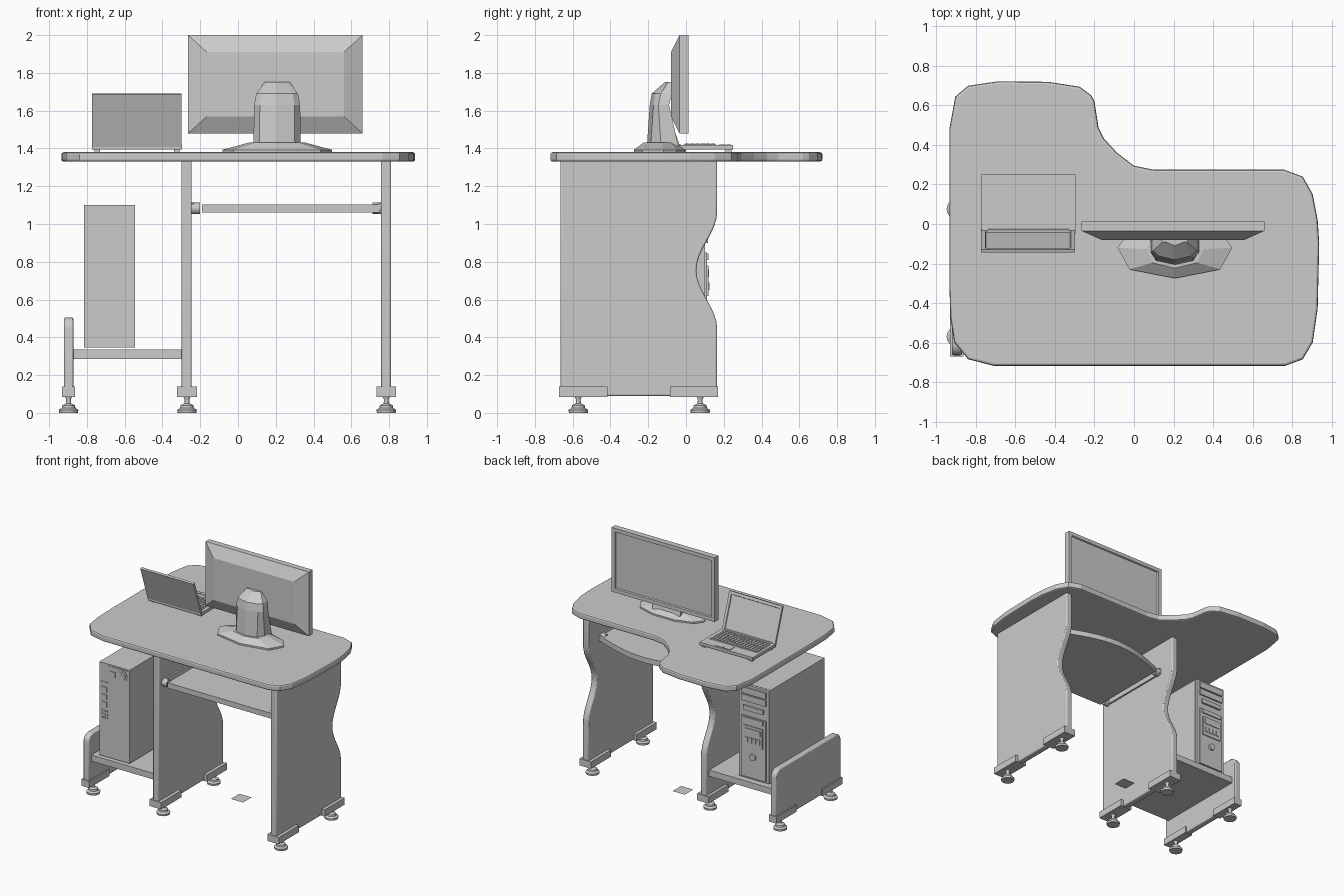
import bpy, bmesh, math
from math import sin, cos, pi

if "Cube" in bpy.data.objects:
    bpy.data.objects.remove(bpy.data.objects["Cube"])


def finish(name, bm, bevel=0, smooth=False):
    bmesh.ops.recalc_face_normals(bm, faces=bm.faces)
    me = bpy.data.meshes.new(name)
    bm.to_mesh(me)
    bm.free()
    ob = bpy.data.objects.new(name, me)
    bpy.context.collection.objects.link(ob)
    if bevel:
        m = ob.modifiers.new("bevel", 'BEVEL')
        m.width, m.segments, m.limit_method = bevel, 2, 'ANGLE'
        m.angle_limit = math.radians(50)
    if smooth:
        bpy.ops.object.select_all(action='DESELECT')
        ob.select_set(True)
        bpy.context.view_layer.objects.active = ob
        bpy.ops.object.shade_smooth_by_angle(angle=math.radians(30))
    return ob


def add_rings(bm, rings):
    vs = [[bm.verts.new(p) for p in r] for r in rings]
    n = len(rings[0])
    for a, b in zip(vs, vs[1:]):
        for i in range(n):
            bm.faces.new((a[i], a[(i + 1) % n], b[(i + 1) % n], b[i]))
    bm.faces.new(vs[0])
    bm.faces.new(vs[-1])


def loft(name, rings, bevel=0, smooth=False):
    bm = bmesh.new()
    add_rings(bm, rings)
    return finish(name, bm, bevel, smooth)


def prism(name, pts, axis, a, b, bevel=0, smooth=False):
    put = {'x': lambda p, t: (t, p[0], p[1]), 'y': lambda p, t: (p[0], t, p[1]),
           'z': lambda p, t: (p[0], p[1], t)}[axis]
    return loft(name, [[put(p, t) for p in pts] for t in (a, b)], bevel, smooth)


def rect(x0, x1, y0, y1):
    return [(x0, y0), (x1, y0), (x1, y1), (x0, y1)]


def circle(cx, cy, r, n=16):
    return [(cx + r * cos(2 * pi * i / n), cy + r * sin(2 * pi * i / n)) for i in range(n)]


def box(name, x0, x1, y0, y1, z0, z1, bevel=0):
    return prism(name, rect(x0, x1, y0, y1), 'z', z0, z1, bevel)


def boxes(name, items):
    bm = bmesh.new()
    for x0, x1, y0, y1, z0, z1 in items:
        add_rings(bm, [[(x, y, z) for x, y in rect(x0, x1, y0, y1)] for z in (z0, z1)])
    return finish(name, bm)


# Desk top
outline = [(-.935, .48), (-.935, -.3), (-.93, -.47), (-.91, -.6), (-.84, -.685), (-.71, -.718),
           (.765, -.718), (.855, -.685), (.905, -.6), (.93, -.43), (.938, -.1), (.93, .02),
           (.905, .15), (.855, .24), (.76, .275), (.10, .275), (0, .295), (-.085, .36),
           (-.15, .43), (-.18, .49), (-.2, .62), (-.215, .65), (-.275, .695), (-.435, .72),
           (-.69, .722), (-.84, .70), (-.905, .645)]
prism("desk_top", outline, 'z', 1.33, 1.38, .012)

# Wavy side panels and low outer panel
wave = [(.165 - .055 * (1 + cos(pi * (z - .755) / .31)), z)
        for z in (.445 + .62 * i / 16 for i in range(17))]
side = [(-.665, .09), (.165, .09)] + wave + [(.165, 1.335), (-.665, 1.335)]
for name, x in (("middle", -.298), ("right", .758)):
    prism(name + "_panel", side, 'x', x, x + .053, .008, True)
low = [(-.665, .09), (.165, .09)]
low += [(.105 + .06 * cos(a), .445 + .06 * sin(a)) for a in (i * pi / 12 for i in range(7))]
low += [(-.605 - .06 * sin(a), .445 + .06 * cos(a)) for a in (i * pi / 12 for i in range(7))]
prism("low_panel", low, 'x', -.922, -.872, .008, True)

# End caps and levelling feet
foot = [(.05, 0), (.052, .016), (.036, .026), (.034, .04), (.014, .05), (.012, .07), (.02, .088)]
for name, x, w in (("left", -.897, .034), ("middle", -.27, .052), ("right", .785, .052)):
    for end, y, y0, y1 in (("back", -.57, -.672, -.415), ("front", .075, -.085, .17)):
        box(f"{name}_{end}_cap", x - w, x + w, y0, y1, .085, .14)
        loft(f"{name}_{end}_foot", [[(px, py, z) for px, py in circle(x, y, r)]
                                    for r, z in foot], 0, True)

# Tower shelf, floor plate
box("tower_shelf", -.875, -.295, -.63, .13, .285, .335)
bm = bmesh.new()
bm.faces.new([bm.verts.new((x, y, .01)) for x, y in rect(.003, .113, -.097, .013)])
finish("floor_plate", bm)

# Keyboard tray with bowed front edge, rails and rollers
bow = [(.745 - .935 * i / 14, .03 + .12 * sin(pi * i / 14)) for i in range(15)]
prism("keyboard_tray", [(-.19, -.63), (.745, -.63)] + bow, 'z', 1.06, 1.103)
for name, x, d in (("left", -.245, 1), ("right", .758, -1)):
    xs = sorted((x, x + d * .014))
    box(name + "_tray_rail", *xs, -.62, .03, 1.06, 1.108)
    xs = sorted((x, x + d * .045))
    for end, y in (("back", -.6), ("front", .0)):
        prism(f"{name}_{end}_roller", circle(y, 1.083, .03), 'x', *xs)

# Computer tower with drive bays, control panel and button
box("tower_case", -.815, -.545, -.61, .08, .345, 1.1)
boxes("tower_front", [(-.813, -.547, .08, .1, .347, 1.098), (-.79, -.57, .1, .11, .36, .85)])
boxes("drive_bays", [(-.79, -.57, .1, .111, z, z + .05) for z in (1.03, .97)]
      + [(-.77, -.59, .1, .116, .9, .935), (-.77, -.59, .11, .118, .81, .845)])
boxes("front_ports_panel", [(-.765, -.595, .11, .118, .62, .78), (-.75, -.61, .118, .123, .72, .76)]
      + [(-.745 + .035 * i, -.72 + .035 * i, .118, .124, .65, .69) for i in range(4)])
prism("power_button", circle(-.68, .535, .026), 'y', .11, .127)
boxes("power_supply_rear", [(-.732, -.553, -.614, -.61, .985, 1.09),
                            (-.715, -.67, -.619, -.614, 1.005, 1.05)])
for i, r in enumerate((.045, .03, .014)):
    prism(f"fan_grille_{i}", circle(-.607, 1.038, r, 20), 'y', -.617 - .002 * i, -.612)
box("rear_port_plate", -.805, -.727, -.614, -.61, .64, .95)
for i in range(3):
    for j in range(3):
        prism(f"audio_jack_{i}{j}", circle(-.787 + .021 * i, .66 + .027 * j, .009, 10),
              'y', -.619, -.613)
boxes("rear_sockets", [(-.79, -.745, -.619, -.613, z, z + .04) for z in (.75, .81, .87)])


# Monitor: tapered back, bezel and recessed screen
def frame(i, j, y):
    return [(x, y, z) for x, z in rect(-.265 + i, .66 - i, 1.48 + j, 2 - j)]


loft("monitor", [frame(.1, .09, -.08), frame(0, 0, -.035), frame(0, 0, .012),
                 frame(.03, .03, .012), frame(.035, .035, .002)])

# Monitor stand: faceted base and leaning neck
base = [(-.29, .02), (-.23, -.09), (0, -.135), (.23, -.09), (.29, .02), (.24, .09), (.1, .135),
        (-.1, .135), (-.24, .09)]
loft("monitor_base", [[(.207 + x * s, -.14 + y * t, z) for x, y in base]
                      for s, t, z in ((1, 1, 1.38), (1, 1, 1.393), (.5, .62, 1.432))])


def neck_ring(w, yb, yf, z):
    ym = yb + (yf - yb) * .45
    right = [(w, yf), (w, ym), (.75 * w, yb + .02)]
    pts = right + [(0, yb)] + [(-x, y) for x, y in reversed(right)]
    return [(.207 + x, y, z) for x, y in pts]


loft("monitor_neck", [neck_ring(.125, -.207, -.04, 1.41), neck_ring(.122, -.192, -.09, 1.63),
                      neck_ring(.11, -.182, -.075, 1.69), neck_ring(.065, -.11, -.075, 1.753)])

# Laptop base, keys and touchpad
box("laptop_base", -.773, -.297, -.05, .25, 1.395, 1.418)
boxes("laptop_pads", [(x, x + .03, y, y + .03, 1.38, 1.395)
                      for x in (-.76, -.34) for y in (-.03, .21)])
box("keyboard_deck", -.752, -.323, -.012, .162, 1.418, 1.42)
boxes("laptop_keys", [(-.746 + .0278 * i, -.723 + .0278 * i, -.006 + .0275 * j, .017 + .0275 * j,
                       1.42, 1.425) for i in range(15) for j in range(6)])
boxes("touchpad", [(-.56, -.43, .175, .21, 1.418, 1.42), (-.56, -.497, .213, .238, 1.418, 1.422),
                   (-.493, -.43, .213, .238, 1.418, 1.422)])

# Laptop lid: tilted frame with recessed screen
tilt = math.radians(19)


def lid_ring(i, t):
    return [(x, -.03 - h * sin(tilt) + t * cos(tilt), 1.4 + h * cos(tilt) + t * sin(tilt))
            for x, h in rect(-.774 + i, -.298 - i, i, .308 - i)]


loft("laptop_lid", [lid_ring(0, -.016), lid_ring(0, .002), lid_ring(.022, .002),
                    lid_ring(.025, -.004)])
prism("laptop_hinge", circle(-.035, 1.415, .01, 12), 'x', -.74, -.33, 0, True)
